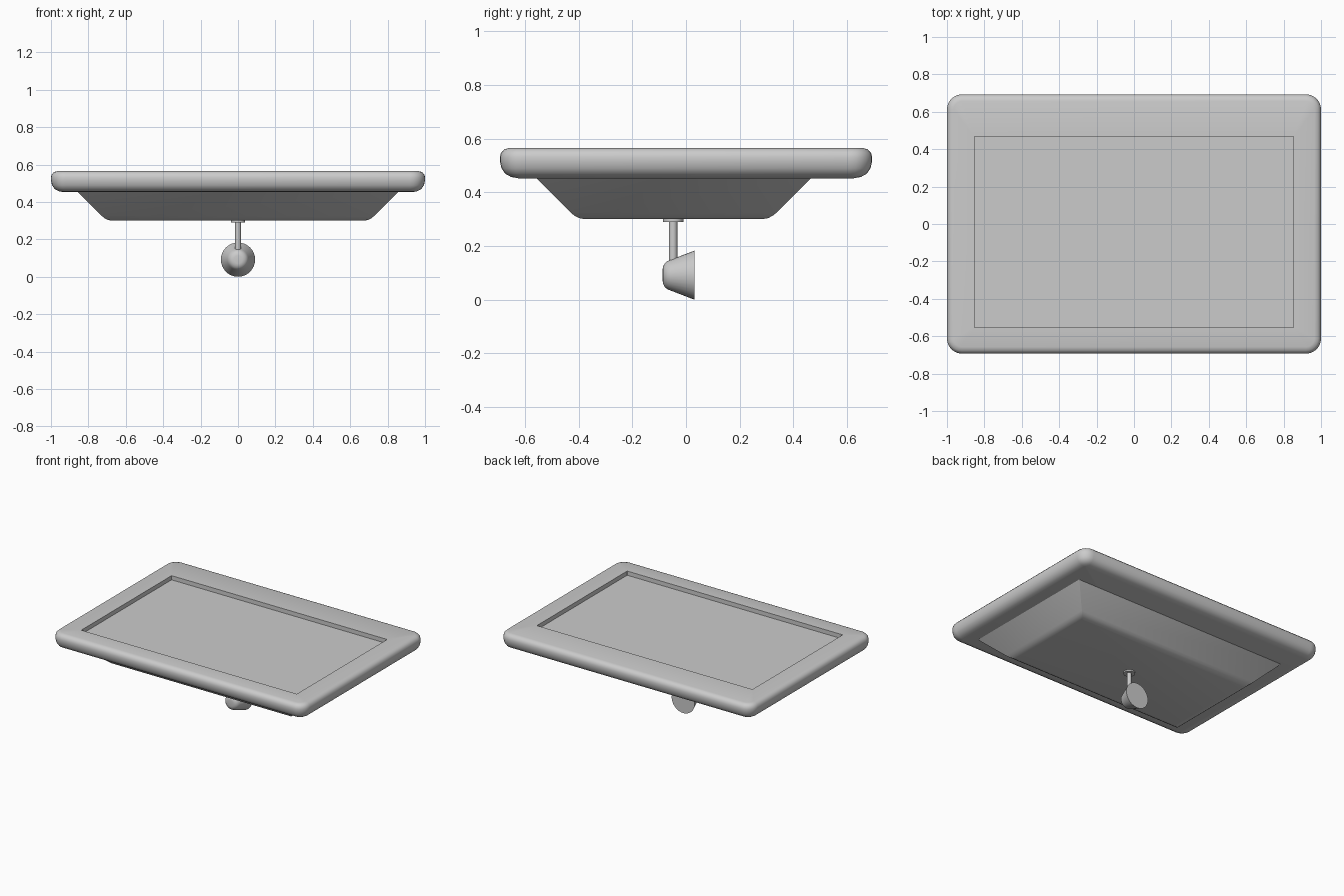
import bpy, bmesh, math
from mathutils import Vector

if "Cube" in bpy.data.objects:
    bpy.data.objects.remove(bpy.data.objects["Cube"])


def finish(bm, name, angle=35):
    bmesh.ops.recalc_face_normals(bm, faces=bm.faces)
    mesh = bpy.data.meshes.new(name)
    bm.to_mesh(mesh)
    bm.free()
    ob = bpy.data.objects.new(name, mesh)
    bpy.context.collection.objects.link(ob)
    bpy.ops.object.select_all(action='DESELECT')
    ob.select_set(True)
    bpy.context.view_layer.objects.active = ob
    bpy.ops.object.shade_smooth_by_angle(angle=math.radians(angle))
    return ob


def loft(name, rings, angle=35):
    """Skin a list of point rings and cap both ends."""
    bm = bmesh.new()
    loops = [[bm.verts.new(p) for p in ring] for ring in rings]
    n = len(loops[0])
    for a, b in zip(loops, loops[1:]):
        for i in range(n):
            j = (i + 1) % n
            bm.faces.new((a[i], a[j], b[j], b[i]))
    bm.faces.new(loops[0][::-1])
    bm.faces.new(loops[-1])
    return finish(bm, name, angle)


def rounded_rect(hx, hy, r, z, cy=0.0, seg=6):
    pts = []
    for k, (sx, sy) in enumerate(((1, 1), (-1, 1), (-1, -1), (1, -1))):
        for i in range(seg + 1):
            a = math.pi / 2 * (k + i / seg)
            pts.append(Vector((sx * (hx - r) + r * math.cos(a),
                               cy + sy * (hy - r) + r * math.sin(a), z)))
    return pts


def circle(r, level, axis, centre=(0, 0), seg=32):
    pts = []
    for i in range(seg):
        a = 2 * math.pi * i / seg
        u, v = centre[0] + r * math.cos(a), centre[1] + r * math.sin(a)
        pts.append(Vector((u, level, v)) if axis == 'Y' else Vector((u, v, level)))
    return pts


# Rounded rim slab with the shallow recess in its top
HX, HY, CY = 1.0, 0.693, -0.043
rim_profile = [(0.070, 0.452), (0.042, 0.457), (0.020, 0.469), (0.006, 0.489), (0.0, 0.515),
               (0.0, 0.532), (0.004, 0.547), (0.016, 0.560), (0.036, 0.565)]
rings = [rounded_rect(HX - d, HY - d, 0.08 - d, z) for d, z in rim_profile]
rings += [rounded_rect(0.854, 0.511, 0.003, z, CY) for z in (0.565, 0.535)]
loft("rim_slab", rings)

# Tapered body underneath, softened at its lower edge
body_profile = [(0.180, 0.300), (0.159, 0.304), (0.142, 0.313), (0.128, 0.324), (0.0, 0.452)]
loft("tapered_body", [rounded_rect(0.855 - d, 0.511 - d, 0.003, z, CY - 0.003, 2)
                      for d, z in body_profile])

# Stem with its mounting flange
STEM = (0.0, -0.048)
loft("stem_flange", [circle(0.038, z, 'Z', STEM) for z in (0.290, 0.301)])
loft("stem", [circle(0.0155, z, 'Z', STEM) for z in (0.10, 0.295)])

# Flared cup hanging from the stem, flat disc facing back
cup_profile = [(-0.087, 0.022), (-0.085, 0.033), (-0.079, 0.044), (-0.070, 0.052),
               (-0.058, 0.057), (0.032, 0.0915)]
loft("flared_cup", [circle(r, y, 'Y', (0, 0.0945)) for y, r in cup_profile])

# Set the lowest point exactly on the ground
bpy.context.view_layer.update()
low = min((o.matrix_world @ v.co).z for o in bpy.data.objects for v in o.data.vertices)
bpy.data.objects["flared_cup"].location.z -= low
